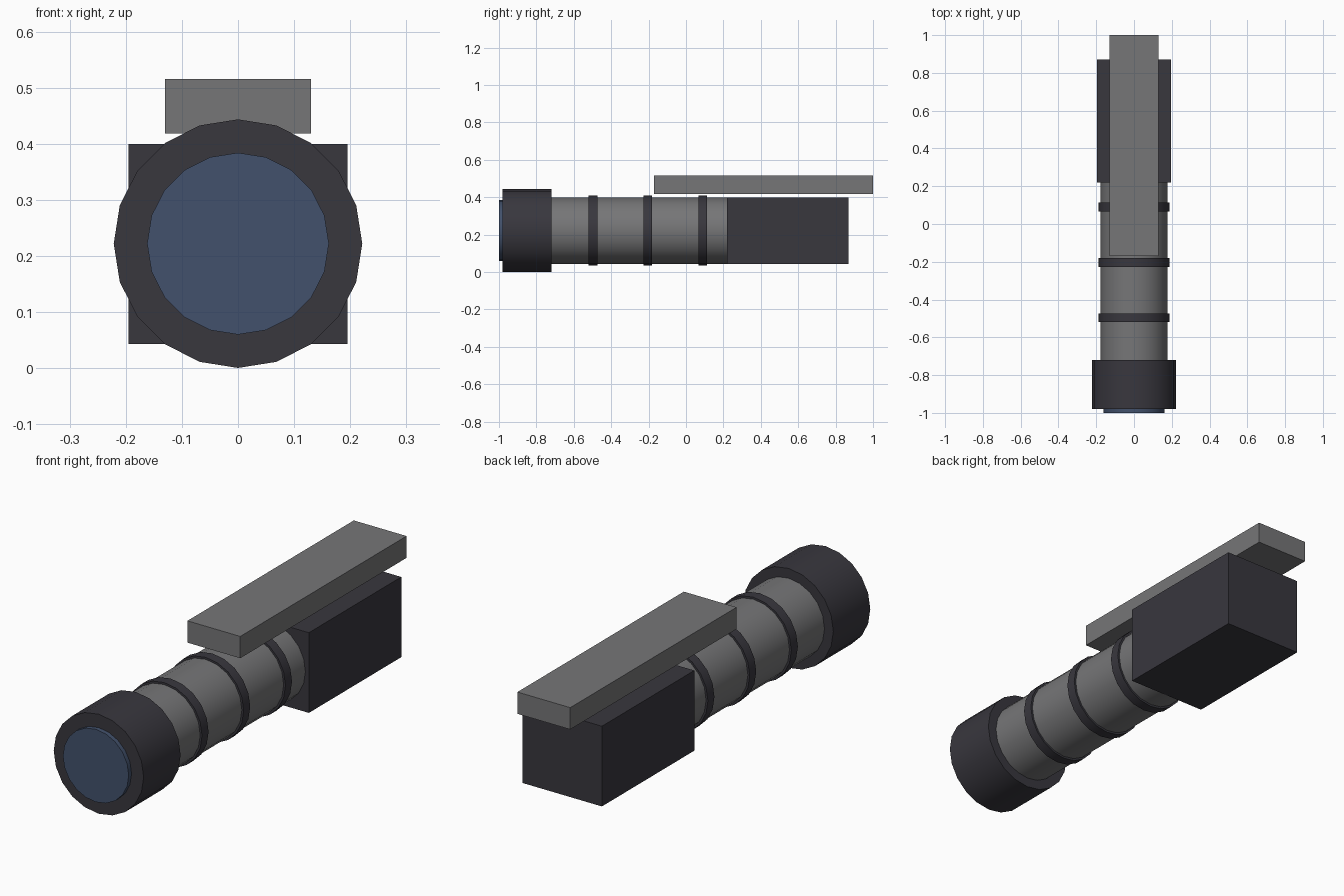
import bpy
import math

cube = bpy.data.objects.get("Cube")
if cube:
    bpy.data.objects.remove(cube, do_unlink=True)


def material(name, r, g, b):
    m = bpy.data.materials.new(name)
    m.use_nodes = True
    m.diffuse_color = (r, g, b, 1)
    m.node_tree.nodes["Principled BSDF"].inputs["Base Color"].default_value = (r, g, b, 1)
    return m


grey = material("metal grey", 0.18, 0.18, 0.185)
dark = material("dark charcoal", 0.04, 0.038, 0.048)
blue = material("lens blue", 0.055, 0.083, 0.15)

AXIS_Z = 0.222


def tube(name, radius, y0, y1, mat, sides=20):
    """Smooth cylinder lying along y, on the shared axis."""
    bpy.ops.mesh.primitive_cylinder_add(
        vertices=sides, radius=radius, depth=y1 - y0,
        location=(0, (y0 + y1) / 2, AXIS_Z), rotation=(math.pi / 2, 0, 0))
    ob = bpy.context.object
    ob.name = name
    ob.data.materials.append(mat)
    bpy.ops.object.shade_smooth_by_angle(angle=math.radians(30))


def block(name, half_width, y0, y1, z0, z1, mat):
    bpy.ops.mesh.primitive_cube_add(size=1, location=(0, (y0 + y1) / 2, (z0 + z1) / 2))
    ob = bpy.context.object
    ob.name = name
    ob.scale = (2 * half_width, y1 - y0, z1 - z0)
    bpy.ops.object.transform_apply(location=False, rotation=False, scale=True)
    ob.data.materials.append(mat)


# Barrel, head and lens
tube("barrel", 0.178, -0.75, 0.25, grey)
tube("head", 0.2215, -0.98, -0.72, dark)
tube("lens", 0.162, -1.0, -0.96, blue)

# Grip rings along the barrel
for i, y in enumerate((-0.497, -0.204, 0.09)):
    tube(f"grip_ring_{i + 1}", 0.187, y - 0.023, y + 0.023, dark)

# Rear housing and the flat rail floating above it
block("rear_housing", 0.195, 0.22, 0.87, 0.043, 0.40, dark)
block("top_rail", 0.13, -0.17, 1.0, 0.418, 0.515, grey)
